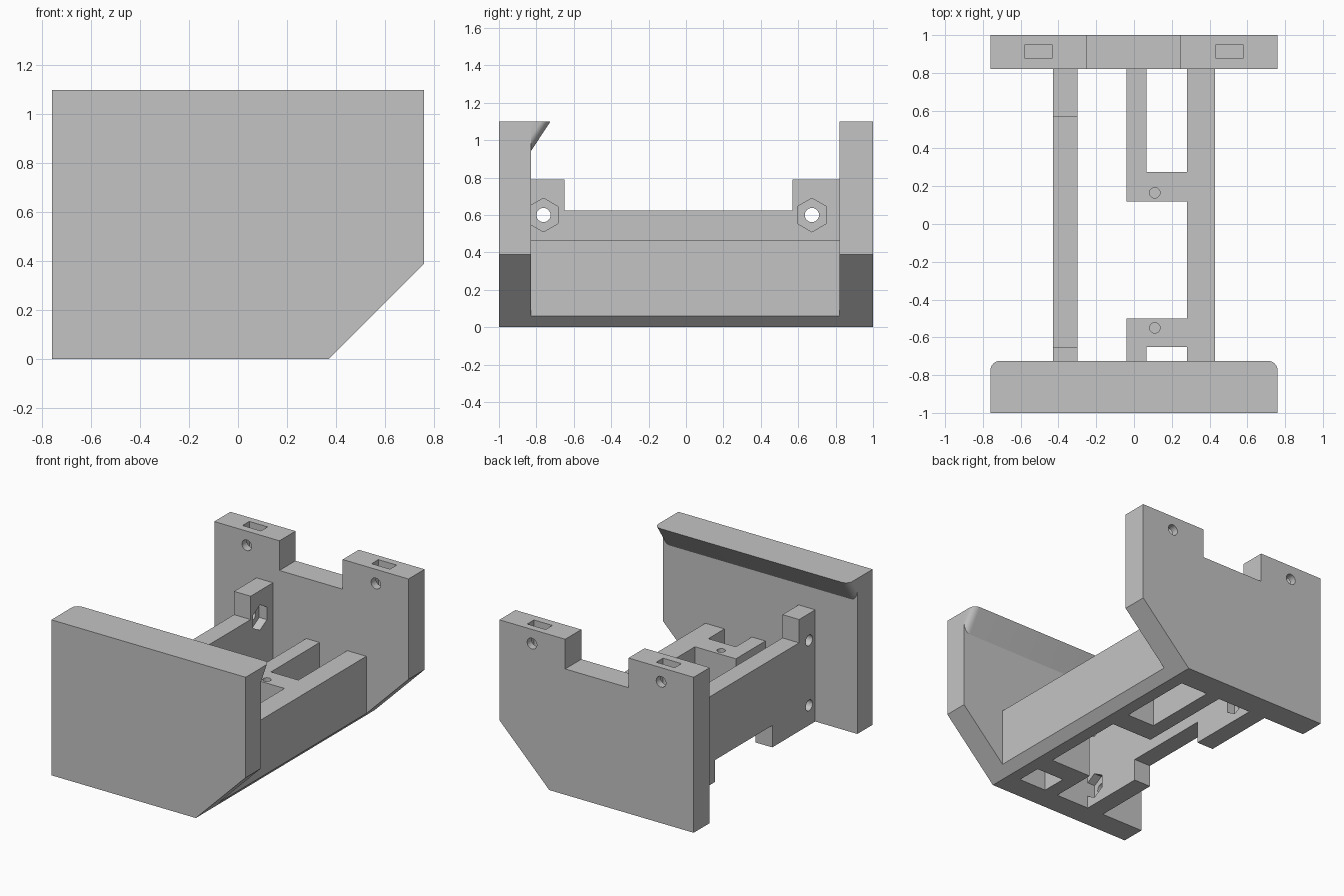
import bpy, bmesh, math
from mathutils import Vector

cube = bpy.data.objects.get("Cube")
if cube:
    bpy.data.objects.remove(cube, do_unlink=True)

grey = bpy.data.materials.new("light grey plastic")
grey.use_nodes = True
tone = (0.55, 0.55, 0.55, 1)
grey.diffuse_color = tone
bsdf = next(n for n in grey.node_tree.nodes if n.type == 'BSDF_PRINCIPLED')
bsdf.inputs["Base Color"].default_value = tone
bsdf.inputs["Roughness"].default_value = 0.6


def finish(name, bm):
    bmesh.ops.recalc_face_normals(bm, faces=bm.faces)
    mesh = bpy.data.meshes.new(name)
    bm.to_mesh(mesh)
    bm.free()
    mesh.materials.append(grey)
    obj = bpy.data.objects.new(name, mesh)
    bpy.context.collection.objects.link(obj)
    return obj


def prism_mesh(points, axis, start, end):
    """Extrude a flat outline along one axis."""
    place = {'X': lambda p, d: (d, p[0], p[1]),
             'Y': lambda p, d: (p[0], d, p[1]),
             'Z': lambda p, d: (p[0], p[1], d)}[axis]
    bm = bmesh.new()
    face = bm.faces.new([bm.verts.new(place(p, start)) for p in points])
    grown = bmesh.ops.extrude_face_region(bm, geom=[face])["geom"]
    move = Vector(place((0, 0), end - start))
    bmesh.ops.translate(bm, vec=move, verts=[v for v in grown if isinstance(v, bmesh.types.BMVert)])
    return bm


def prism(name, points, axis, start, end):
    return finish(name, prism_mesh(points, axis, start, end))


def ring(cx, cy, radius, sides):
    """Regular polygon with a corner pointing up."""
    turn = [math.pi / 2 + math.tau * i / sides for i in range(sides)]
    return [(cx + radius * math.cos(a), cy + radius * math.sin(a)) for a in turn]


def rect(x0, x1, y0, y1):
    return [(x0, y0), (x1, y0), (x1, y1), (x0, y1)]


def cut(target, cutters):
    for cutter in cutters:
        cutter.hide_render = True
        mod = target.modifiers.new("cut", 'BOOLEAN')
        mod.operation = 'DIFFERENCE'
        mod.solver = 'EXACT'
        mod.object = cutter
        bpy.context.view_layer.objects.active = target
        bpy.ops.object.modifier_apply(modifier=mod.name)
        bpy.data.objects.remove(cutter, do_unlink=True)


W, TOP = 0.76, 1.10          # half width and height of the end plates
FRONT, BACK = -0.83, 0.82    # inner faces of the end plates
DECK = 0.465                 # top of the low beams

# Front plate with one chamfered lower corner
lower = [(-W, 0), (0.37, 0), (W, 0.39)]
prism("front_plate", lower + [(W, TOP), (-W, TOP)], 'Y', -1, FRONT)

# Overhanging lip: rounded plan sheared forward as it goes down
r, edge, drop, reach = 0.05, -0.725, 0.16, 0.105
arc = [(W - r + r * math.cos(a), edge - r + r * math.sin(a))
       for a in (math.pi / 2 * i / 8 for i in range(9))]
plan = [(W, -0.9)] + arc + [(-x, y) for x, y in reversed(arc)] + [(-W, -0.9)]
bm = prism_mesh(plan, 'Z', TOP - drop, TOP)
for v in bm.verts:
    v.co.y -= reach * (TOP - v.co.z) / drop
bmesh.ops.bisect_plane(bm, geom=bm.verts[:] + bm.edges[:] + bm.faces[:], dist=1e-5,
                       plane_co=(0, FRONT, 0), plane_no=(0, 1, 0), clear_inner=True)
lip = finish("front_lip", bm)
bpy.context.view_layer.objects.active = lip
lip.select_set(True)
bpy.ops.object.shade_smooth_by_angle(angle=math.radians(30))
lip.select_set(False)

# Back plate with top notch, nut slots and bolt holes
notch = [(0.245, TOP), (0.245, 0.89), (-0.25, 0.89), (-0.25, TOP)]
back = prism("back_plate", lower + [(W, TOP)] + notch + [(-W, TOP)], 'Y', BACK, 1)
for x in (-0.505, 0.505):
    cut(back, [prism("nut_slot", rect(x - 0.072, x + 0.072, 0.875, 0.95), 'Z', 0.92, 1.2),
               prism("bolt_hole", ring(x, 1.0, 0.038, 24), 'Y', 0.7, 1.1)])

# Tall side wall with raised posts at both ends and feet below
wall = prism("tall_wall", [
    (FRONT, 0), (-0.35, 0), (-0.35, 0.155), (0.29, 0.155), (0.29, 0), (BACK, 0),
    (BACK, 0.79), (0.57, 0.79), (0.57, 0.625), (-0.65, 0.625), (-0.65, 0.79), (FRONT, 0.79),
], 'X', -0.43, -0.30)
for y in (-0.762, 0.673):
    for z in (0.60, 0.14):
        cut(wall, [prism("hex_pocket", ring(y, z, 0.09, 6), 'X', -0.36, -0.2),
                   prism("bolt_hole", ring(y, z, 0.038, 24), 'X', -0.5, -0.25)])

# Low side wall, its lower edge following the chamfer
prism("low_wall", [(0.28, 0), (0.37, 0), (0.43, 0.06), (0.43, DECK), (0.28, DECK)],
      'Y', FRONT, BACK)

# Angled brackets joining the low wall to each end plate
for name, y_end, y_in, y_out, y_hole in (("back_bracket", BACK, 0.275, 0.12, 0.165),
                                         ("front_bracket", FRONT, -0.65, -0.50, -0.55)):
    bracket = prism(name, [(-0.04, y_out), (0.28, y_out), (0.28, y_in), (0.065, y_in),
                           (0.065, y_end), (-0.04, y_end)], 'Z', 0, DECK)
    cut(bracket, [prism("screw_hole", ring(0.11, y_hole, 0.028, 20), 'Z', 0.2, 0.6)])
